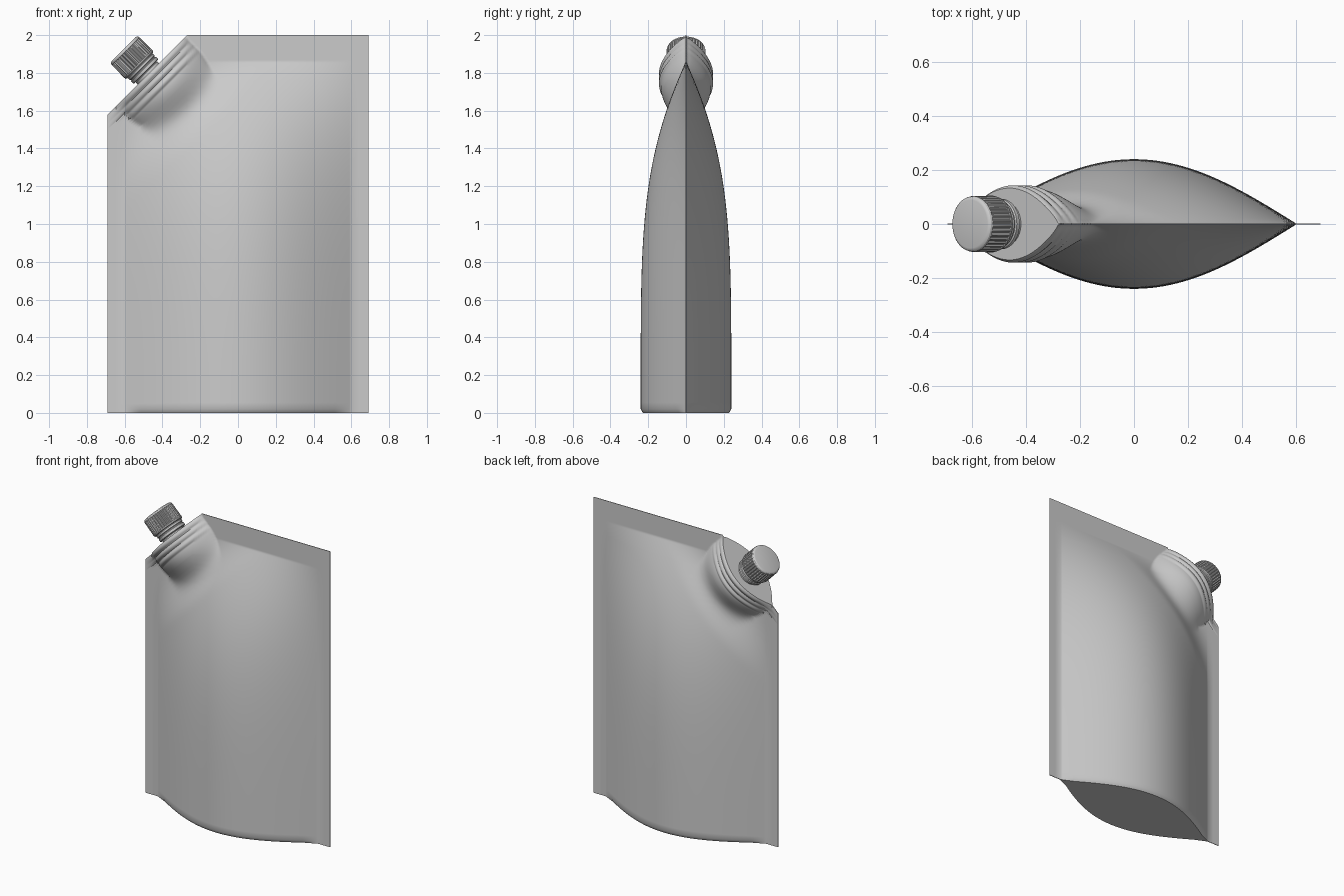
import bpy, bmesh, math
from mathutils import Matrix

if "Cube" in bpy.data.objects:
    bpy.data.objects.remove(bpy.data.objects["Cube"])

R2 = math.sqrt(2)
CUT = 2.27                      # the cut corner follows z - x = CUT
SPOUT = (-0.475, 0, 1.795)      # middle of the cut edge


def smooth(a, b, v):
    v = min(1, max(0, (v - a) / (b - a)))
    return v * v * (3 - 2 * v)


def finish(bm, name, angle=35):
    bmesh.ops.recalc_face_normals(bm, faces=bm.faces)
    me = bpy.data.meshes.new(name)
    bm.to_mesh(me)
    bm.free()
    ob = bpy.data.objects.new(name, me)
    bpy.context.collection.objects.link(ob)
    bpy.ops.object.select_all(action='DESELECT')
    ob.select_set(True)
    bpy.context.view_layer.objects.active = ob
    bpy.ops.object.shade_smooth_by_angle(angle=math.radians(angle))
    return ob


def half_depth(x, z):
    """Half thickness of the pouch: filled body, spout bulge and weld ridges."""
    depth = (CUT + x - z) / R2              # distance inside the cut edge
    t = (x + z - 1.32) / R2                 # position along the cut edge
    body = 0.0
    if abs(x) < 0.6 and z < 1.86:
        body = 0.238 * math.cos(math.pi * x / 1.2)
        body *= math.cos(math.pi / 2 * (z / 1.86) ** 2.2)
        body *= smooth(0.05, 0.42, depth)
    width = 0.255 - 0.2 * max(0, depth - 0.12)
    u = (t - 0.02) / width if width > 0.02 else 2
    lens = math.cos(math.pi / 2 * u) ** 0.8 if abs(u) < 1 else 0
    bulge = 0.131 * lens * (1 - smooth(0.115, 0.40, depth))
    h = math.hypot(body, bulge)
    if depth < 0.111:
        h += 0.010 * abs(math.sin(math.pi * depth / 0.037)) * lens ** 0.3
    if z < 0.02:                            # rolled bottom edge
        h -= 0.012 * min(1, h / 0.05) * (1 - z / 0.02)
    return max(h, 0) + 0.002


# Pouch: two film sheets joined around the rim, floor and spout weld
xs = [-0.69, -0.645] + [-0.6 + 0.01 * i for i in range(121)] + [0.645, 0.69]
bm = bmesh.new()
sheets = []
for side in (-1, 1):
    sheet = []
    for x in xs:
        top = min(2, x + CUT)
        zs = [top - 0.006 * i for i in range(40)]
        low = top - 0.24
        zs += [low + (0.02 - low) * i / 50 for i in range(51)] + [0.007, 0]
        sheet.append([bm.verts.new((x, side * half_depth(x, z), z)) for z in zs])
    for a, b in zip(sheet, sheet[1:]):
        for i in range(len(a) - 1):
            bm.faces.new((a[i], b[i], b[i + 1], a[i + 1]))
    sheets.append(sheet)


def rim(s):
    return ([c[0] for c in s] + s[-1][1:] +
            [c[-1] for c in s[-2::-1]] + s[0][-2:0:-1])


f, b = rim(sheets[0]), rim(sheets[1])
for i in range(len(f)):
    j = (i + 1) % len(f)
    bm.faces.new((f[i], f[j], b[j], b[i]))
finish(bm, "pouch", 40)


def lathe(name, profile, seg, rib=0.0):
    """Turned part on the spout axis; profile rows are (height, radius, ribbed)."""
    bm = bmesh.new()
    rings = []
    for h, r, ribbed in profile:
        ring = []
        for k in range(seg):
            rr = r - (rib if ribbed and k % 4 < 2 else 0)
            a = math.tau * k / seg
            ring.append(bm.verts.new((rr * math.cos(a), rr * math.sin(a), h)))
        rings.append(ring)
    for p, q in zip(rings, rings[1:]):
        for k in range(seg):
            n = (k + 1) % seg
            bm.faces.new((p[k], p[n], q[n], q[k]))
    bm.faces.new(rings[0])
    bm.faces.new(rings[-1])
    bm.transform(Matrix.Translation(SPOUT) @ Matrix.Rotation(-math.pi / 4, 4, 'Y'))
    return finish(bm, name, 30)


# Spout neck, tamper band and ribbed screw cap
lathe("spout_neck", [(-0.03, 0.08, 0), (0.012, 0.08, 0), (0.016, 0.075, 0), (0.08, 0.075, 0)], 64)
lathe("tamper_band", [(0.016, 0.088, 0), (0.02, 0.093, 0), (0.035, 0.093, 0),
                      (0.039, 0.088, 0), (0.043, 0.088, 0), (0.047, 0.093, 0),
                      (0.058, 0.093, 0), (0.062, 0.088, 0)], 64)
lathe("screw_cap", [(0.062, 0.098, 0), (0.066, 0.103, 0), (0.074, 0.105, 0),
                    (0.075, 0.105, 1), (0.168, 0.104, 1), (0.170, 0.103, 0),
                    (0.178, 0.101, 0), (0.183, 0.096, 0), (0.185, 0.089, 0)], 144, 0.005)
